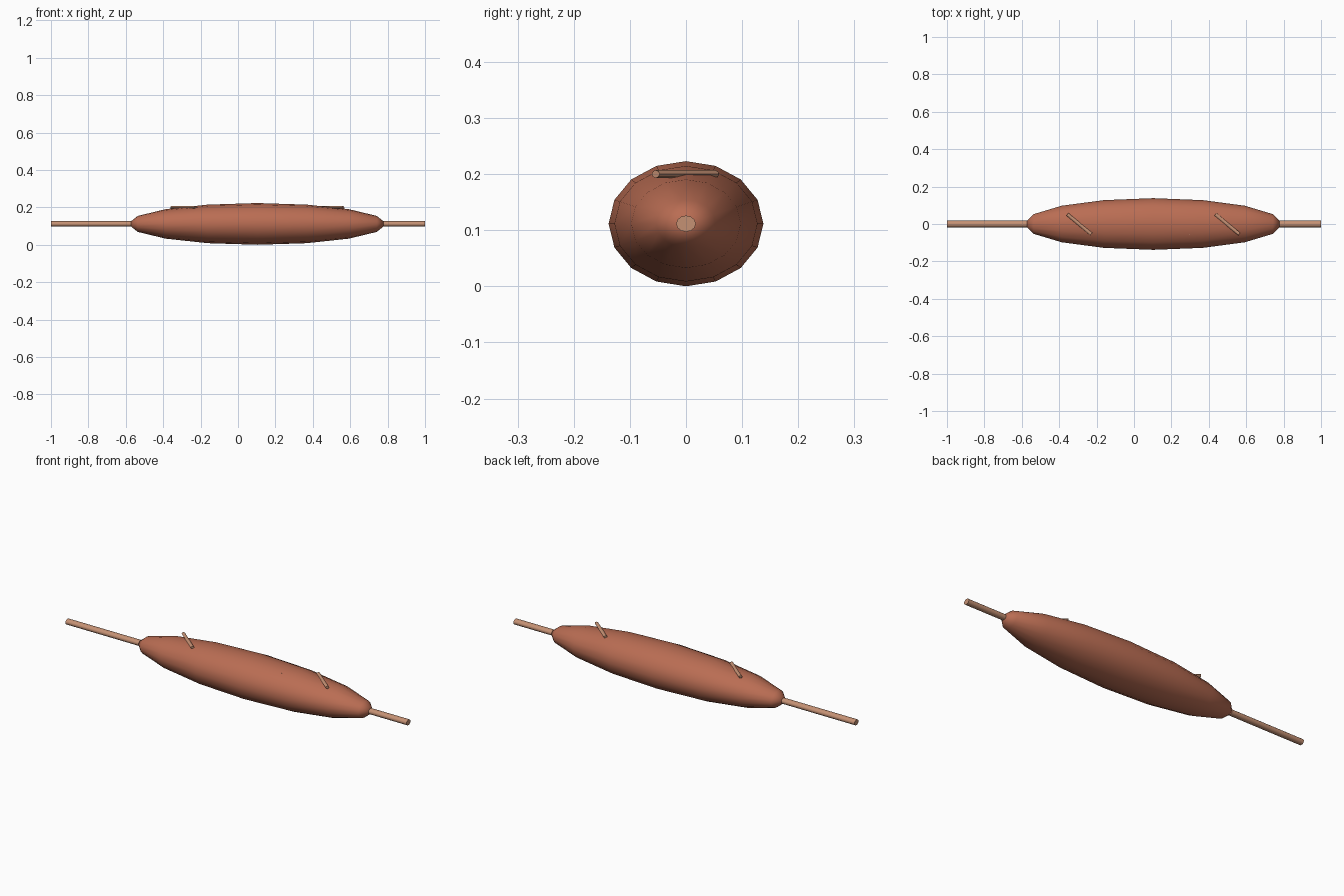
import bpy, math
from mathutils import Vector, Matrix

if "Cube" in bpy.data.objects:
    bpy.data.objects.remove(bpy.data.objects["Cube"])

MID_Z = 0.1115   # height of the skewer axis
BODY_X = 0.103   # centre of the sausage along the skewer


def material(name, rgb):
    m = bpy.data.materials.new(name)
    m.diffuse_color = (*rgb, 1)
    m.use_nodes = True
    m.node_tree.nodes["Principled BSDF"].inputs["Base Color"].default_value = m.diffuse_color
    return m


meat = material("grilled meat", (0.49, 0.153, 0.087))
wood = material("pale wood", (0.56, 0.285, 0.175))


def finish(obj, name, mat):
    obj.name = name
    obj.data.materials.append(mat)
    bpy.ops.object.shade_smooth_by_angle(angle=math.radians(50))
    return obj


def rod(name, a, b, ry, rz, mat, sides):
    """Cylinder from a to b with a flattened cross-section."""
    a, b = Vector(a), Vector(b)
    d = b - a
    bpy.ops.mesh.primitive_cylinder_add(vertices=sides, radius=1, depth=1)
    obj = bpy.context.object
    obj.data.transform(
        Matrix.Translation((a + b) / 2)
        @ Matrix.Rotation(math.atan2(d.y, d.x), 4, 'Z')
        @ Matrix.Diagonal((d.length, ry, rz, 1))
        @ Matrix.Rotation(math.pi / 2, 4, 'Y'))
    return finish(obj, name, mat)


# Sausage body: stretched sphere with its poles on the skewer
bpy.ops.mesh.primitive_uv_sphere_add(segments=16, ring_count=8, radius=1)
body = bpy.context.object
body.data.transform(
    Matrix.Translation((BODY_X, 0, MID_Z))
    @ Matrix.Diagonal((0.692, 0.138, 0.1115, 1))
    @ Matrix.Rotation(math.pi / 2, 4, 'Y'))
finish(body, "sausage_body", meat)

# Skewer running through the whole length
rod("skewer", (-1, 0, MID_Z), (1, 0, MID_Z), 0.0175, 0.0145, wood, 12)

# Diagonal score marks on top; the inner two are almost sunk in the meat
for i in range(4):
    x = BODY_X + (i - 1.5) * 0.2637
    rod(f"score_mark_{i + 1}", (x - 0.064, 0.052, 0.2), (x + 0.064, -0.054, 0.2),
        0.009, 0.007, wood, 8)
